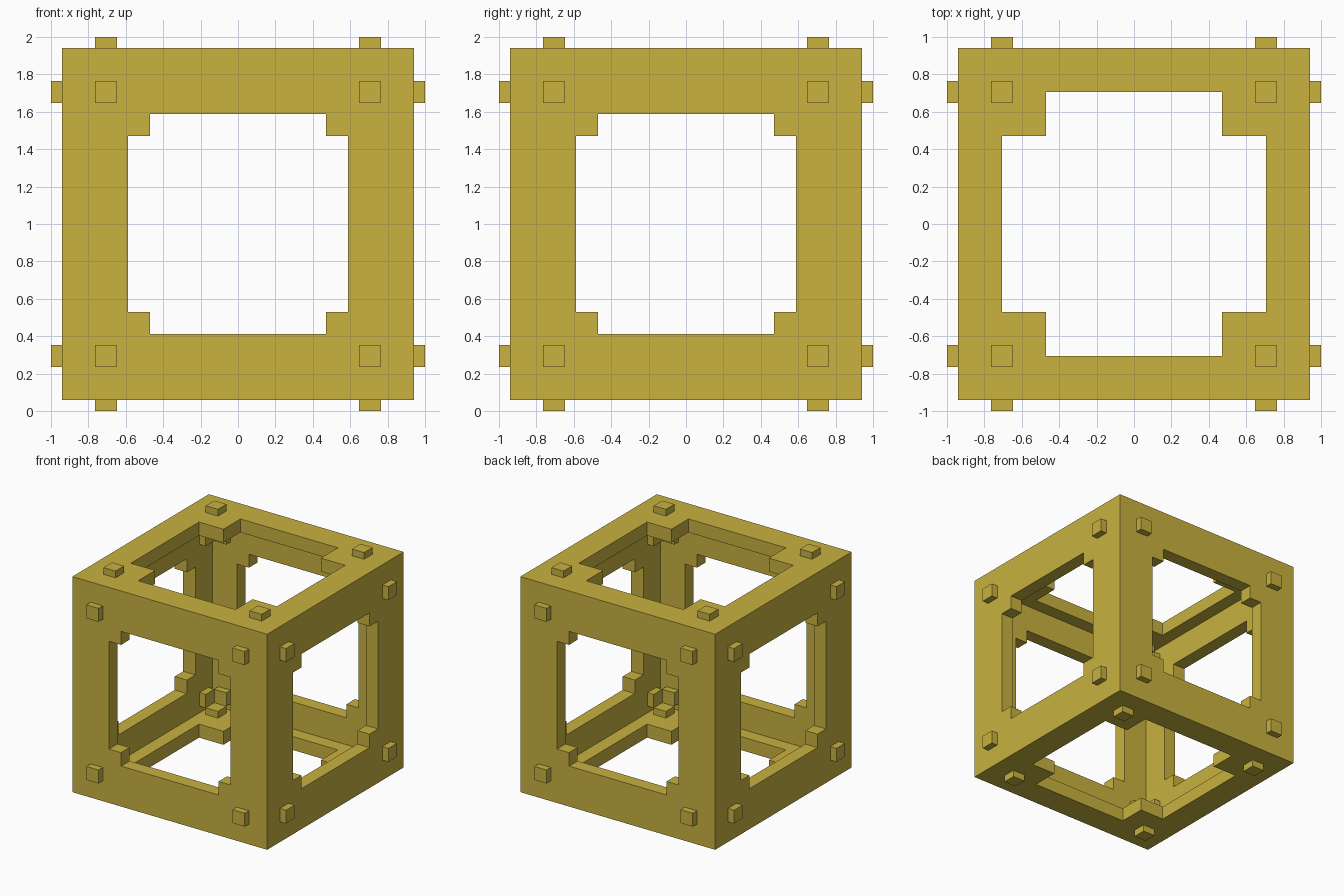
import bpy, bmesh
from itertools import product
from mathutils import Matrix, Vector

if "Cube" in bpy.data.objects:
    bpy.data.objects.remove(bpy.data.objects["Cube"])

U = 1 / 8.5                      # the cube is 16 units wide plus half-unit pegs
CENTRE = Vector((0, 0, 1))

brass = bpy.data.materials.new("brass_yellow")
brass.diffuse_color = (0.578, 0.445, 0.051, 1)
brass.use_nodes = True
brass.node_tree.nodes["Principled BSDF"].inputs["Base Color"].default_value = brass.diffuse_color


def boxes(name, items):
    """One object made of boxes, each given as (centre, size) in units."""
    bm = bmesh.new()
    for c, s in items:
        m = Matrix.Translation(CENTRE + Vector(c) * U) @ Matrix.Diagonal((*[v * U for v in s], 1))
        bmesh.ops.create_cube(bm, size=1, matrix=m)
    mesh = bpy.data.meshes.new(name)
    bm.to_mesh(mesh)
    bm.free()
    mesh.materials.append(brass)
    ob = bpy.data.objects.new(name, mesh)
    bpy.context.collection.objects.link(ob)
    return ob


def cut(target, size):
    """Subtract a centred box from the target."""
    cutter = boxes("cutter", [((0, 0, 0), size)])
    cutter.hide_render = True
    mod = target.modifiers.new("cut", 'BOOLEAN')
    mod.operation = 'DIFFERENCE'
    mod.solver = 'EXACT'
    mod.object = cutter
    bpy.context.view_layer.objects.active = target
    bpy.ops.object.modifier_apply(modifier=mod.name)
    bpy.data.objects.remove(cutter)


# Hollow cube with walls one unit thick
frame = boxes("cube_frame", [((0, 0, 0), (16, 16, 16))])
cut(frame, (14, 14, 14))

# Cross-shaped windows: narrower on the sides, wider on top and bottom
for axis, wide in ((0, 10), (1, 10), (2, 12)):
    a, b = [i for i in range(3) if i != axis]
    for w, h in ((wide, 8), (8, wide)):
        size = [20, 20, 20]
        size[a], size[b] = w, h
        cut(frame, size)

# Square pegs passing through all four corners of every wall
pegs = []
for axis, side, p, q in product(range(3), (-1, 1), (-6, 6), (-6, 6)):
    centre = [p, q]
    centre.insert(axis, side * 7.5)
    size = [1, 1, 1]
    size[axis] = 2
    pegs.append((centre, size))
boxes("corner_pegs", pegs)
